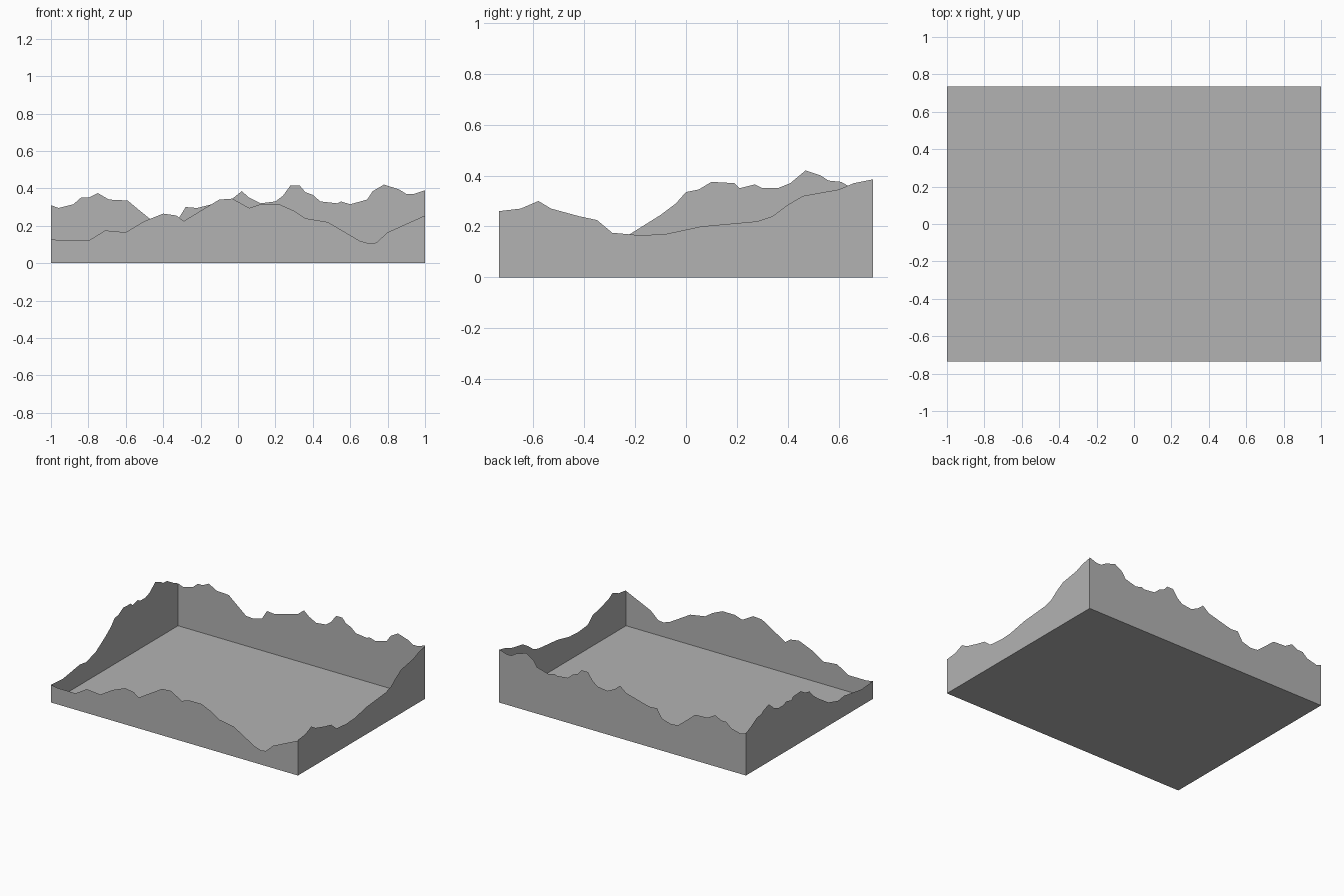
import bpy
import bmesh
from mathutils import Vector

HALF_X = 1.0
HALF_Y = 0.735

default_cube = bpy.data.objects.get("Cube")
if default_cube:
    bpy.data.objects.remove(default_cube, do_unlink=True)


def make_material(name, colour):
    material = bpy.data.materials.new(name)
    material.use_nodes = True
    material.diffuse_color = colour
    shader = material.node_tree.nodes["Principled BSDF"]
    shader.inputs["Base Color"].default_value = colour
    return material


grey = make_material("plain grey", (0.45, 0.45, 0.45, 1.0))


def add_object(name, bm):
    mesh = bpy.data.meshes.new(name)
    bm.to_mesh(mesh)
    bm.free()
    mesh.materials.append(grey)
    part = bpy.data.objects.new(name, mesh)
    bpy.context.collection.objects.link(part)
    return part


def terrain_wall(name, profile, place, outward):
    """Upright sheet whose top edge follows a ridge line of (distance, height)."""
    bm = bmesh.new()
    columns = []
    for along, height in profile:
        bottom = bm.verts.new(place(along, 0.0))
        top = bm.verts.new(place(along, height))
        columns.append((bottom, top))
    for (low_a, high_a), (low_b, high_b) in zip(columns, columns[1:]):
        bm.faces.new((low_a, low_b, high_b, high_a))
    # Turn every face of the sheet to the outside of the tray
    bm.normal_update()
    for face in bm.faces:
        if face.normal.dot(outward) < 0:
            face.normal_flip()
    return add_object(name, bm)


def across(y):
    """Placement for a wall that runs from right to left at a fixed depth."""
    return lambda along, height: Vector((along, y, height))


def lengthwise(x):
    """Placement for a wall that runs from front to back at a fixed side."""
    return lambda along, height: Vector((x, along, height))


# Ridge lines of the four terrain sections
front_ridge = [
    (-HALF_X, .13), (-.95, .12), (-.8, .12), (-.71, .175), (-.6, .165),
    (-.5, .225), (-.4, .265), (-.33, .255), (-.29, .225), (-.2, .28),
    (-.1, .34), (-.03, .345), (.06, .295), (.12, .315), (.22, .315),
    (.3, .28), (.36, .24), (.48, .22), (.65, .12), (.7, .105), (.74, .11),
    (.8, .165), (.9, .21), (HALF_X, .255),
]
back_ridge = [
    (-HALF_X, .31), (-.96, .295), (-.88, .315), (-.84, .35), (-.8, .35),
    (-.75, .375), (-.69, .34), (-.59, .335), (-.53, .285), (-.45, .22),
    (-.39, .215), (-.32, .235), (-.28, .3), (-.22, .295), (-.16, .31),
    (-.03, .345), (.02, .385), (.06, .35), (.12, .32), (.2, .33),
    (.24, .36), (.28, .415), (.33, .415), (.36, .38), (.4, .365),
    (.44, .33), (.53, .32), (.55, .33), (.6, .315), (.69, .34),
    (.72, .385), (.78, .42), (.86, .395), (.9, .37), (.94, .37),
    (HALF_X, .39),
]
right_ridge = [
    (-HALF_Y, .13), (-.6, .12), (-.4, .15), (-.33, .14), (-.22, .17),
    (-.1, .245), (-.04, .29), (0, .335), (.05, .345), (.1, .375),
    (.19, .37), (.21, .35), (.27, .365), (.3, .35), (.36, .35),
    (.41, .37), (.47, .42), (.53, .4), (.56, .38), (.61, .375),
    (.68, .335), (HALF_Y, .31),
]
left_ridge = [
    (-HALF_Y, .26), (-.65, .27), (-.58, .3), (-.53, .27), (-.42, .24),
    (-.35, .225), (-.29, .175), (-.18, .165), (-.08, .17), (.06, .2),
    (.28, .22), (.34, .24), (.4, .285), (.46, .32), (.6, .345),
    (.66, .37), (HALF_Y, .385),
]

# Four walls around the tray
terrain_wall("front_wall", front_ridge, across(-HALF_Y), Vector((0, -1, 0)))
terrain_wall("back_wall", back_ridge, across(HALF_Y), Vector((0, 1, 0)))
terrain_wall("right_wall", right_ridge, lengthwise(-HALF_X), Vector((-1, 0, 0)))
terrain_wall("left_wall", left_ridge, lengthwise(HALF_X), Vector((1, 0, 0)))

# Flat floor closing the tray underneath
floor = bmesh.new()
corners = [(-HALF_X, -HALF_Y), (-HALF_X, HALF_Y), (HALF_X, HALF_Y), (HALF_X, -HALF_Y)]
floor.faces.new([floor.verts.new((x, y, 0)) for x, y in corners])
add_object("floor", floor)
